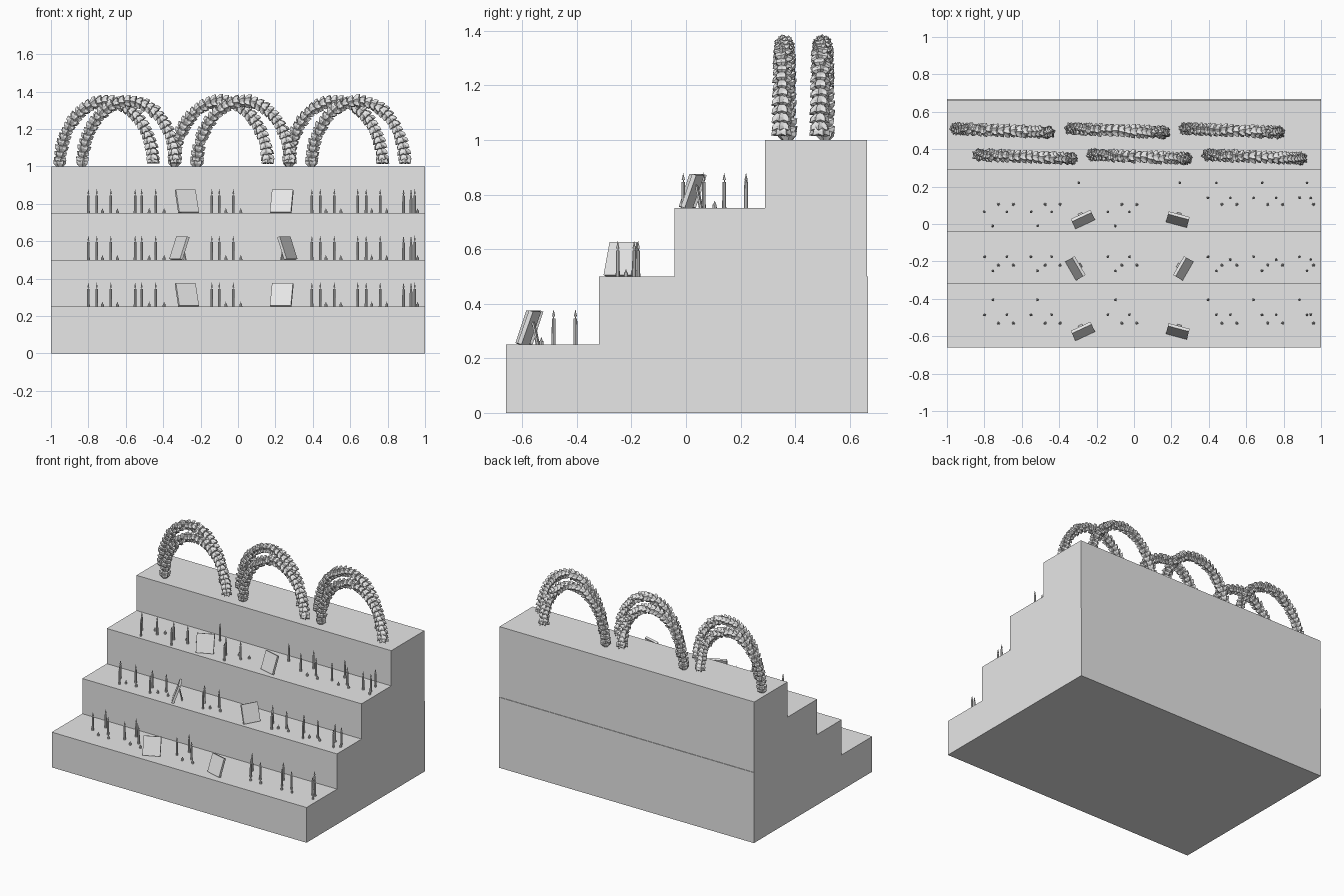
import bpy, bmesh, math, random
from mathutils import Vector, Matrix

if "Cube" in bpy.data.objects:
    bpy.data.objects.remove(bpy.data.objects["Cube"])
random.seed(4)

grey = bpy.data.materials.new("pale_grey")
grey.diffuse_color = (0.8, 0.8, 0.8, 1)
grey.use_nodes = True
grey.node_tree.nodes["Principled BSDF"].inputs["Base Color"].default_value = grey.diffuse_color


def finish(name, bm):
    bmesh.ops.recalc_face_normals(bm, faces=bm.faces)
    me = bpy.data.meshes.new(name)
    bm.to_mesh(me)
    bm.free()
    me.materials.append(grey)
    ob = bpy.data.objects.new(name, me)
    bpy.context.collection.objects.link(ob)
    return ob


def box(bm, lo, hi, mat=Matrix()):
    lo, hi = Vector(lo), Vector(hi)
    m = mat @ Matrix.Translation((lo + hi) / 2) @ Matrix.Diagonal((*(hi - lo), 1))
    bmesh.ops.create_cube(bm, size=1, matrix=m)


def cone(bm, x, y, z0, z1, r0, r1, n=8):
    bmesh.ops.create_cone(bm, cap_ends=True, segments=n, radius1=r0, radius2=r1,
                          depth=z1 - z0, matrix=Matrix.Translation((x, y, (z0 + z1) / 2)))


# Four stacked tiers, each set back from the one below
for i, (front, back) in enumerate([(-0.66, 0.667), (-0.318, 0.667), (-0.043, 0.663), (0.29, 0.663)]):
    bm = bmesh.new()
    box(bm, (-1, front, i * 0.25), (1, back, (i + 1) * 0.25))
    finish(f"tier_{i + 1}", bm)


# One blossom: a cup with a zigzag petal rim and a raised heart
def blossom(bm, mat, r):
    n = 12
    spin = random.uniform(0, 1)

    def ring(radii, zs):
        out = []
        for k in range(n):
            a = spin + k * math.tau / n
            q = radii[k % 2]
            out.append(bm.verts.new(mat @ Vector((q * r * math.cos(a), q * r * math.sin(a), zs[k % 2] * r))))
        return out
    rings = [ring((0.4, 0.4), (-0.6, -0.6)), ring((0.92, 0.7), (-0.1, 0.0)),
             ring((1.0, 0.68), (0.4, 0.2)), ring((0.5, 0.4), (0.45, 0.4))]
    for a, b in zip(rings, rings[1:]):
        for k in range(n):
            j = (k + 1) % n
            bm.faces.new((a[k], a[j], b[j], b[k]))
    bm.faces.new(rings[0][::-1])
    bm.faces.new(rings[-1])


# Flower arches in two staggered rows of three
def arch(name, cx, cy):
    bm = bmesh.new()
    pts = []
    for k in range(401):
        t = math.pi * (1 - k / 400)
        pts.append(Vector((cx + 0.25 * math.cos(t), cy - 0.01 * math.cos(t),
                           1.005 + 0.345 * math.sin(t))))
    step, run = 0.031, 0.031
    for a, b in zip(pts, pts[1:]):
        run += (b - a).length
        if run >= step:
            run -= step
            rot = (b - a).to_track_quat('Z', 'Y').to_matrix().to_4x4()
            blossom(bm, Matrix.Translation(a + Vector((0, 0, 0.012 if a.z < 1.02 else 0))) @ rot,
                    random.uniform(0.034, 0.039))
    finish(name, bm)


for i in range(3):
    arch(f"back_flower_arch_{i + 1}", -0.703 + 0.613 * i, 0.50)
    arch(f"front_flower_arch_{i + 1}", -0.583 + 0.613 * i, 0.36)

# Tall candles and small votive lights on the three lower tiers
left_x = [(-0.80, -0.755, -0.68), (-0.55, -0.515, -0.44), (-0.14, -0.10, -0.025)]
right_x = [(0.395, 0.44, 0.515), (0.64, 0.685, 0.76), (0.885, 0.925, 0.945)]
# tier height: y of left cluster, y of right cluster, y of small lights
rows = {0.25: ((-0.485, -0.405, -0.485), (-0.405, -0.485, -0.485), -0.53),
        0.50: ((-0.175, -0.25, -0.175), (-0.175, -0.25, -0.19), -0.22),
        0.75: ((0.065, -0.01, 0.065), (0.14, 0.22, 0.14), 0.105)}
for i, (z, (yl, yr, ys)) in enumerate(rows.items()):
    tall, small = bmesh.new(), bmesh.new()
    for groups, ys3 in ((left_x, yl), (right_x, yr)):
        for g in groups:
            for x, y in zip(g, ys3):
                h = 0.095
                cone(tall, x, y, z, z + h, 0.0075, 0.0065)
                cone(tall, x, y, z + h, z + h + 0.012, 0.002, 0.002, 5)
                cone(tall, x, y, z + h + 0.008, z + h + 0.035, 0.006, 0.0, 6)
            for x in (g[0] + 0.075, g[0] + 0.155):
                if x < 0.97:
                    cone(small, x, ys, z, z + 0.014, 0.008, 0.007)
                    cone(small, x, ys, z + 0.014, z + 0.028, 0.005, 0.0, 6)
    if z > 0.7:  # candles hidden behind the pictures on the top shelf
        for x in (-0.295, 0.245):
            cone(tall, x, 0.22, z, z + 0.095, 0.0075, 0.0065)
            cone(tall, x, 0.22, z + 0.095, z + 0.13, 0.006, 0.0, 6)
    finish(f"tall_candles_{i + 1}", tall)
    finish(f"small_lights_{i + 1}", small)


# Leaning picture frames with a rear prop
def picture(name, x, y, z, deg):
    bm = bmesh.new()
    base = Matrix.Translation((x, y, z)) @ Matrix.Rotation(math.radians(deg), 4, 'Z')
    lean = base @ Matrix.Translation((0, -0.026, 0.003)) @ Matrix.Rotation(math.radians(-20), 4, 'X')
    box(bm, (-0.058, -0.008, 0), (0.058, 0.008, 0.128), lean)
    prop = base @ Matrix.Translation((0, 0.03, 0)) @ Matrix.Rotation(math.radians(13), 4, 'X')
    box(bm, (-0.012, -0.003, 0), (0.012, 0.003, 0.09), prop)
    finish(name, bm)


for i, z in enumerate((0.25, 0.5, 0.75)):
    y = (-0.57, -0.235, 0.028)[i]
    side = i == 1
    picture(f"left_picture_{i + 1}", -0.31 if side else -0.275, y, z, -60 if side else 25)
    picture(f"right_picture_{i + 1}", 0.26 if side else 0.235, y, z, 60 if side else -15)
